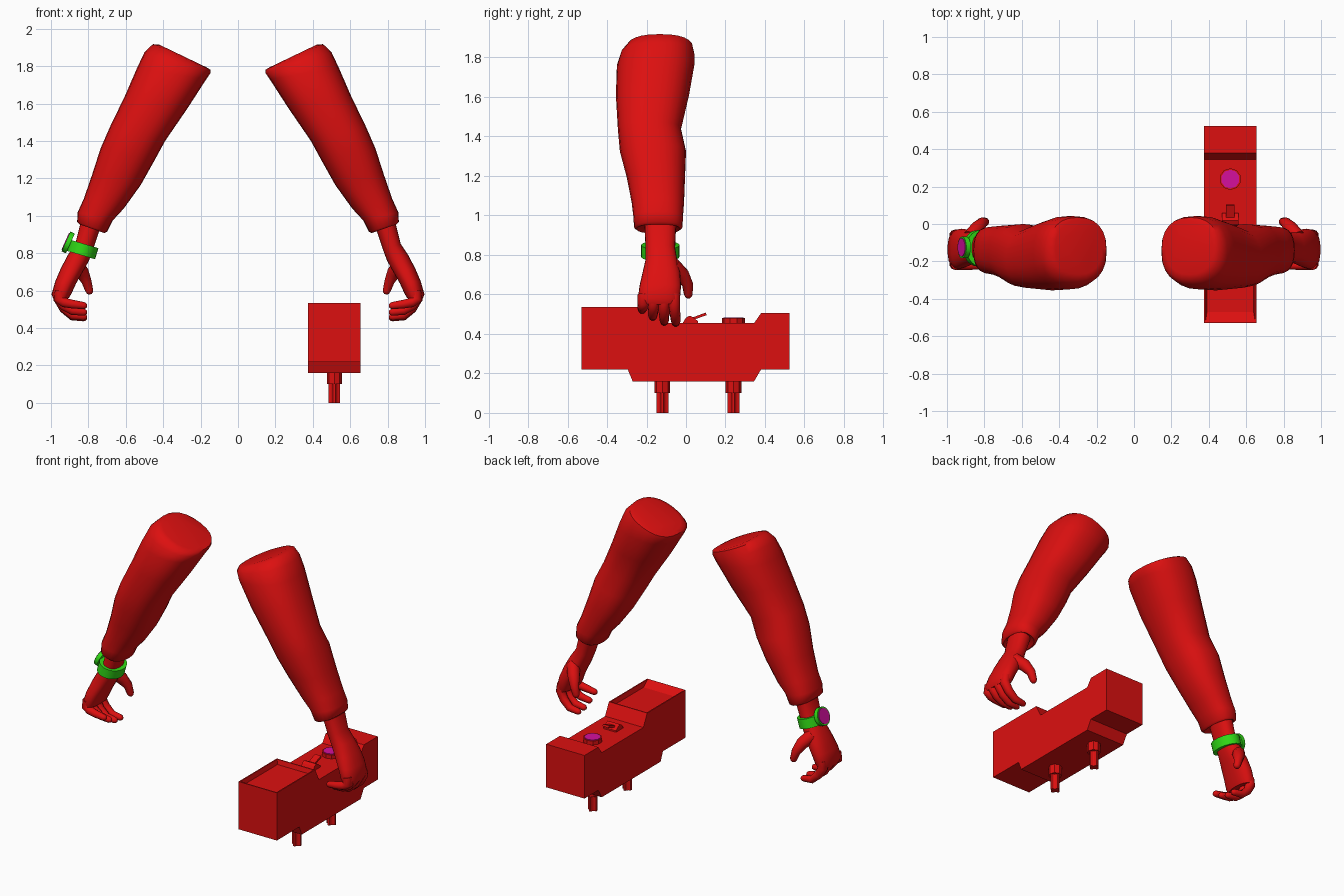
import bpy, bmesh, math
from mathutils import Vector, Matrix

if "Cube" in bpy.data.objects:
    bpy.data.objects.remove(bpy.data.objects["Cube"])


def material(name, rgb):
    m = bpy.data.materials.new(name)
    m.diffuse_color = (*rgb, 1)
    m.use_nodes = True
    m.node_tree.nodes["Principled BSDF"].inputs["Base Color"].default_value = m.diffuse_color
    return m


RED = material("red", (0.72, 0.005, 0.005))
GREEN = material("green", (0.03, 0.70, 0.008))
MAGENTA = material("magenta", (0.66, 0.005, 0.34))


def finish(bm, name, mat, angle=0):
    """Turn a bmesh into an object; smooth shading where edges are softer than angle."""
    bmesh.ops.recalc_face_normals(bm, faces=bm.faces)
    if angle:
        for f in bm.faces:
            f.smooth = True
        for e in bm.edges:
            e.smooth = e.calc_face_angle(0) < math.radians(angle)
    me = bpy.data.meshes.new(name)
    bm.to_mesh(me)
    bm.free()
    me.materials.append(mat)
    ob = bpy.data.objects.new(name, me)
    bpy.context.collection.objects.link(ob)
    return ob


def skin(rings, name, mat, angle):
    """Bridge equal-sized rings of points and cap both ends."""
    bm = bmesh.new()
    loops = [[bm.verts.new(p) for p in r] for r in rings]
    n = len(loops[0])
    for a, b in zip(loops, loops[1:]):
        for i in range(n):
            j = (i + 1) % n
            bm.faces.new((a[i], a[j], b[j], b[i]))
    bm.faces.new(loops[0])
    bm.faces.new(loops[-1])
    return finish(bm, name, mat, angle)


def power(v, e):
    return math.copysign(abs(v) ** e, v)


def limb(sections, side, name, n=24, e=0.85):
    """Sections: inner x, z, outer x, z, front y, back y."""
    rings = []
    for lx, lz, rx, rz, y0, y1 in sections:
        ring = []
        for i in range(n):
            a = 2 * math.pi * i / n
            c, s = power(math.cos(a), e), power(math.sin(a), e)
            ring.append((side * ((lx + rx) / 2 + (rx - lx) / 2 * c),
                         (y0 + y1) / 2 + (y1 - y0) / 2 * s,
                         (lz + rz) / 2 + (rz - lz) / 2 * c))
        rings.append(ring)
    return skin(rings, name, RED, 50)


def digit(path, side, name, n=10):
    """Round tube through x, y, z, radius points with a rounded tip."""
    pts = [Vector(p[:3]) for p in path]
    rad = [p[3] for p in path]
    d = (pts[-1] - pts[-2]).normalized()
    r = rad[-1]
    pts += [pts[-1] + d * r * 0.6, pts[-1] + d * r * 0.9]
    rad += [r * 0.75, r * 0.35]
    rings = []
    for i, p in enumerate(pts):
        t = (pts[min(i + 1, len(pts) - 1)] - pts[max(i - 1, 0)]).normalized()
        u = (Vector((0, 1, 0)) - t * t.y).normalized()
        v = t.cross(u)
        ring = []
        for k in range(n):
            a = 2 * math.pi * k / n
            q = p + (u * math.cos(a) + v * math.sin(a)) * rad[i]
            ring.append((q.x * side, q.y, q.z))
        rings.append(ring)
    return skin(rings, name, RED, 70)


def disc(name, mat, centre, r, depth, n=24, tilt=0, scale=(1, 1), angle=0):
    bm = bmesh.new()
    m = (Matrix.Translation(centre) @ Matrix.Rotation(tilt, 4, 'Y')
         @ Matrix.Diagonal((scale[0], scale[1], 1, 1)))
    bmesh.ops.create_cone(bm, cap_ends=True, segments=n, radius1=r, radius2=r,
                          depth=depth, matrix=m)
    return finish(bm, name, mat, angle)


def extrude_x(profile, x0, x1):
    """Prism from a (y, z) profile."""
    bm = bmesh.new()
    face = bm.faces.new([bm.verts.new((x0, y, z)) for y, z in profile])
    new = bmesh.ops.extrude_face_region(bm, geom=[face])["geom"]
    for v in new:
        if isinstance(v, bmesh.types.BMVert):
            v.co.x = x1
    bmesh.ops.recalc_face_normals(bm, faces=bm.faces)
    return bm


SLEEVE = [
    (0.17, 1.795, 0.42, 1.915, -0.27, 0.02),
    (0.148, 1.782, 0.455, 1.918, -0.30, 0.035),
    (0.146, 1.765, 0.50, 1.875, -0.33, 0.042),
    (0.17, 1.73, 0.54, 1.79, -0.35, 0.042),
    (0.27, 1.575, 0.605, 1.64, -0.355, 0.015),
    (0.39, 1.40, 0.685, 1.475, -0.345, -0.025),
    (0.45, 1.29, 0.735, 1.36, -0.335, 0.0),
    (0.52, 1.165, 0.78, 1.22, -0.30, -0.005),
    (0.61, 1.04, 0.825, 1.09, -0.275, -0.01),
    (0.67, 0.975, 0.857, 1.02, -0.267, -0.015),
    (0.70, 0.915, 0.86, 0.968, -0.263, -0.018),
    (0.715, 0.908, 0.848, 0.955, -0.25, -0.03),
    (0.74, 0.93, 0.84, 0.96, -0.22, -0.05),
]
PALM = [
    (0.735, 0.94, 0.84, 0.97, -0.21, -0.05),
    (0.775, 0.82, 0.87, 0.85, -0.205, -0.055),
    (0.797, 0.76, 0.91, 0.79, -0.205, -0.045),
    (0.83, 0.70, 0.947, 0.72, -0.22, -0.03),
    (0.865, 0.64, 0.977, 0.65, -0.235, -0.025),
    (0.89, 0.585, 0.997, 0.58, -0.243, -0.03),
    (0.905, 0.56, 0.985, 0.55, -0.235, -0.04),
]
THUMB = [(0.875, -0.07, 0.75, 0.04), (0.835, -0.02, 0.70, 0.038),
         (0.81, 0.008, 0.65, 0.028), (0.795, 0.012, 0.60, 0.022)]
# finger: y at knuckle, y at tip, tip height
FINGERS = [(-0.06, -0.052, 0.455), (-0.112, -0.11, 0.46),
           (-0.165, -0.168, 0.485), (-0.215, -0.222, 0.52)]

# Mirrored arms
for side, word in ((1, "right"), (-1, "left")):
    limb(SLEEVE, side, word + "_sleeve")
    limb(PALM, side, word + "_hand")
    digit(THUMB, side, word + "_thumb")
    for k, (y0, y1, z) in enumerate(FINGERS):
        digit([(0.95, y0, 0.60, 0.03), (0.958, y0, 0.555, 0.03),
               (0.93, (y0 + y1) / 2, (z + 0.53) / 2 + 0.012, 0.027),
               (0.885, y1, z + 0.008, 0.024), (0.825, y1, z, 0.02)],
              side, f"{word}_finger_{k + 1}")

# Wristwatch on the left arm
disc("watch_band", GREEN, (-0.83, -0.13, 0.82), 0.078, 0.062, 28, 0.29, (1, 1.24), 40)
FACE, TILT = Vector((-0.908, -0.125, 0.858)), -1.15
normal = Vector((math.sin(TILT), 0, math.cos(TILT)))
disc("watch_case", GREEN, FACE, 0.058, 0.026, 24, TILT, angle=40)
disc("watch_dial", MAGENTA, FACE + normal * 0.014, 0.049, 0.006, 24, TILT)

# Long box with raised ends
CX = 0.515
bm = extrude_x([(-0.53, 0.22), (-0.53, 0.535), (-0.13, 0.535), (-0.09, 0.455),
                (0.345, 0.455), (0.38, 0.505), (0.525, 0.505), (0.525, 0.22),
                (0.38, 0.22), (0.345, 0.16), (-0.27, 0.16), (-0.295, 0.22)],
               CX - 0.14, CX + 0.14)
# Shallow tray sunk into the front end
tray = max(bm.faces, key=lambda f: f.calc_center_median().z)
bmesh.ops.inset_individual(bm, faces=[tray], thickness=0.01)
bmesh.ops.inset_individual(bm, faces=[tray], thickness=0.012, depth=-0.03)
for v in tray.verts:
    if v.co.y < -0.4:
        v.co.y += 0.045
finish(bm, "box_body", RED)

# Push button
disc("button_rim", RED, (CX, 0.24, 0.465), 0.058, 0.03, 10)
disc("button_top", MAGENTA, (CX, 0.24, 0.481), 0.05, 0.006, 10)

# Toggle switch
finish(extrude_x([(-0.02, 0.45), (0.0, 0.482), (0.018, 0.492), (0.035, 0.485),
                  (0.06, 0.465), (0.06, 0.45)], CX - 0.045, CX + 0.045),
       "switch_base", RED)
finish(extrude_x([(0.02, 0.465), (0.025, 0.48), (0.10, 0.508), (0.105, 0.495)],
                 CX - 0.022, CX + 0.022), "switch_lever", RED)

# Fluted pegs under the box
for k, y in enumerate((-0.12, 0.24)):
    disc(f"peg_collar_{k + 1}", RED, (CX, y, 0.132), 0.04, 0.062, 8)
    rings = []
    for z in (0.0, 0.11):
        rings.append([(CX + r * math.cos(a), y + r * math.sin(a), z)
                      for i in range(16)
                      for r, a in [((0.031, 0.031, 0.02, 0.02)[i % 4],
                                    math.pi * (i - 0.5) / 8)]])
    skin(rings, f"peg_{k + 1}", RED, 0)
